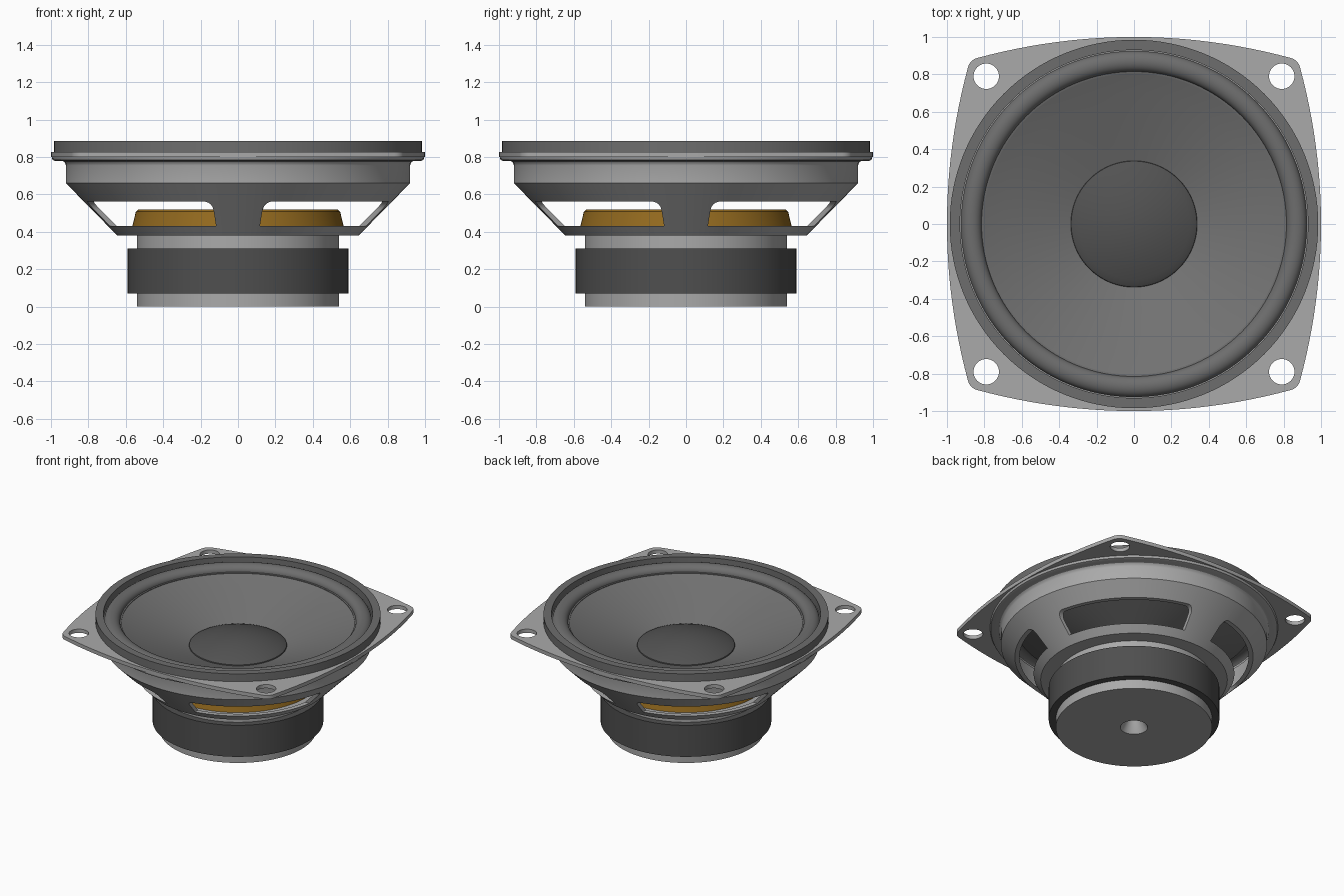
import bpy, bmesh, math
from math import sin, cos, pi, radians
from mathutils import Vector

if "Cube" in bpy.data.objects:
    bpy.data.objects.remove(bpy.data.objects["Cube"])

SEG = 128


def material(name, rgb):
    m = bpy.data.materials.new(name)
    m.diffuse_color = (*rgb, 1)
    m.use_nodes = True
    m.node_tree.nodes["Principled BSDF"].inputs["Base Color"].default_value = m.diffuse_color
    return m


METAL = material("steel", (0.4, 0.4, 0.4))
FERRITE = material("ferrite", (0.078, 0.078, 0.078))
RUBBER = material("rubber", (0.155, 0.155, 0.155))
PAPER = material("paper", (0.17, 0.17, 0.17))
CAP = material("dark_cap", (0.085, 0.085, 0.085))
GOLD = material("golden_cloth", (0.296, 0.145, 0.0136))


def finish(ob, angle=30):
    bpy.ops.object.select_all(action='DESELECT')
    ob.select_set(True)
    bpy.context.view_layer.objects.active = ob
    bpy.ops.object.shade_smooth_by_angle(angle=radians(angle))


def lathe(name, profile, mat, smooth=True):
    """Revolve a closed loop of (radius, z) points around the z axis."""
    bm = bmesh.new()
    rings = [[bm.verts.new((r * cos(2 * pi * i / SEG), r * sin(2 * pi * i / SEG), z))
              for i in range(SEG)] for r, z in profile]
    n = len(rings)
    for k in range(n):
        a, b = rings[k], rings[(k + 1) % n]
        if profile[k][0] == 0 and profile[(k + 1) % n][0] == 0:
            continue
        for i in range(SEG):
            j = (i + 1) % SEG
            bm.faces.new((a[i], a[j], b[j], b[i]))
    bmesh.ops.remove_doubles(bm, verts=bm.verts, dist=1e-5)
    bmesh.ops.recalc_face_normals(bm, faces=bm.faces)
    me = bpy.data.meshes.new(name)
    bm.to_mesh(me)
    bm.free()
    me.materials.append(mat)
    ob = bpy.data.objects.new(name, me)
    bpy.context.collection.objects.link(ob)
    if smooth:
        finish(ob)
    return ob


# Motor: back plate with vented pole, magnet, top plate
lathe("back_plate", [(0, 0.28), (0.05, 0.08), (0.095, 0), (0.54, 0), (0.54, 0.075),
                     (0.1, 0.075), (0.1, 0.36), (0, 0.36)], METAL)
lathe("magnet", [(0.2, 0.07), (0.59, 0.07), (0.59, 0.31), (0.2, 0.31)], FERRITE)
lathe("top_plate", [(0.17, 0.305), (0.54, 0.305), (0.54, 0.385), (0.17, 0.385)], METAL)

# Basket with rounded rim and four windows between the spokes
basket = lathe("basket", [(0.3, 0.38), (0.645, 0.38), (0.92, 0.66), (0.92, 0.755),
                          (0.924, 0.768), (0.933, 0.777), (0.945, 0.78), (0.98, 0.78),
                          (0.99, 0.784), (0.995, 0.793), (0.995, 0.803), (0.9, 0.803),
                          (0.9, 0.67), (0.628, 0.4), (0.3, 0.4)], METAL, smooth=False)
bm = bmesh.new()
for sx in (-1, 1):
    for sy in (-1, 1):
        for v in bmesh.ops.create_cube(bm, size=1)["verts"]:
            inner = 0.117 if v.co.z < 0 else 0.138
            x = 1 if v.co.x > 0 else inner
            y = 1 if v.co.y > 0 else inner
            v.co = Vector((sx * x, sy * y, 0.43 if v.co.z < 0 else 0.562))


def inner_edges(top):
    return [e for e in bm.edges if all((v.co.z > 0.5) == top for v in e.verts)
            and (all(abs(v.co.x) < 0.2 for v in e.verts)
                 or all(abs(v.co.y) < 0.2 for v in e.verts))]


bmesh.ops.bevel(bm, geom=inner_edges(True), offset=0.045, segments=6, profile=0.5, affect='EDGES')
bmesh.ops.recalc_face_normals(bm, faces=bm.faces)
me = bpy.data.meshes.new("window_cutter")
bm.to_mesh(me)
bm.free()
cutter = bpy.data.objects.new("window_cutter", me)
bpy.context.collection.objects.link(cutter)
cutter.hide_render = True
mod = basket.modifiers.new("windows", 'BOOLEAN')
mod.operation, mod.solver, mod.object = 'DIFFERENCE', 'EXACT', cutter
bpy.context.view_layer.objects.active = basket
bpy.ops.object.modifier_apply(modifier=mod.name)
bpy.data.objects.remove(cutter)
basket.data.materials.clear()
basket.data.materials.append(METAL)
basket.data.polygons.foreach_set("material_index", [0] * len(basket.data.polygons))
finish(basket)

# Mounting flange: bulged square with a large opening and four screw holes
side = [(x, 1 - x * x / 6.26) for x in (0.838 * (i / 12 - 1) for i in range(25))]
side += [(0.82 + 0.07 * cos(radians(a)), 0.82 + 0.07 * sin(radians(a)))
         for a in range(67, 16, -8)]
outline = []
for k in range(4):
    c, s = cos(-k * pi / 2), sin(-k * pi / 2)
    outline += [(x * c - y * s, x * s + y * c) for x, y in side]


def circle(cx, cy, r, n):
    return [(cx + r * cos(2 * pi * i / n), cy + r * sin(2 * pi * i / n)) for i in range(n)]


cu = bpy.data.curves.new("mounting_flange", 'CURVE')
cu.dimensions, cu.fill_mode, cu.extrude = '2D', 'BOTH', 0.014
loops = [outline, circle(0, 0, 0.91, SEG)]
loops += [circle(sx * 0.79, sy * 0.79, 0.068, 32) for sx in (-1, 1) for sy in (-1, 1)]
for pts in loops:
    sp = cu.splines.new('POLY')
    sp.points.add(len(pts) - 1)
    for p, (x, y) in zip(sp.points, pts):
        p.co = (x, y, 0, 1)
    sp.use_cyclic_u = True
flange = bpy.data.objects.new("mounting_flange", cu)
bpy.context.collection.objects.link(flange)
flange.location.z = 0.814
bpy.ops.object.select_all(action='DESELECT')
flange.select_set(True)
bpy.context.view_layer.objects.active = flange
bpy.ops.object.convert(target='MESH')
flange = bpy.context.view_layer.objects.active
bm = bmesh.new()
bm.from_mesh(flange.data)
bmesh.ops.remove_doubles(bm, verts=bm.verts, dist=1e-5)
bmesh.ops.recalc_face_normals(bm, faces=bm.faces)
bm.to_mesh(flange.data)
bm.free()
flange.data.materials.clear()
flange.data.materials.append(METAL)
finish(flange)

# Gasket ring on top of the flange
lathe("gasket", [(0.93, 0.815), (0.985, 0.815), (0.985, 0.887), (0.93, 0.887)], RUBBER)

# Surround half roll with a flat lip under the gasket
roll = [(0.945, 0.825)] + [(0.87 + 0.055 * cos(pi * i / 16), 0.825 + 0.045 * sin(pi * i / 16))
                           for i in range(17)] + [(0.805, 0.823)]
lathe("surround", roll + [(r, z - 0.008) for r, z in reversed(roll)], RUBBER)

# Cone, voice coil former and dust cap
cone = [(0.82 - 0.7 * t, 0.825 - 0.255 * t ** 0.95) for t in (i / 12 for i in range(13))]
lathe("cone", cone + [(r, z - 0.01) for r, z in reversed(cone)], PAPER)
lathe("voice_coil_former", [(0.1, 0.4), (0.11, 0.4), (0.115, 0.575), (0.105, 0.575)], PAPER)
dome = [(0.34, 0.64), (0.336, 0.653), (0.325, 0.66)]
dome += [(r, 0.66 + 0.07 * (1 - (r / 0.325) ** 2))
         for r in (0.325 * (1 - i / 12) for i in range(1, 13))]
lathe("dust_cap", dome + [(0, 0.64)], CAP)

# Golden spider suspension
lathe("spider", [(0.1, 0.395), (0.575, 0.395), (0.565, 0.43), (0.546, 0.508),
                 (0.532, 0.52), (0.1, 0.52)], GOLD)
